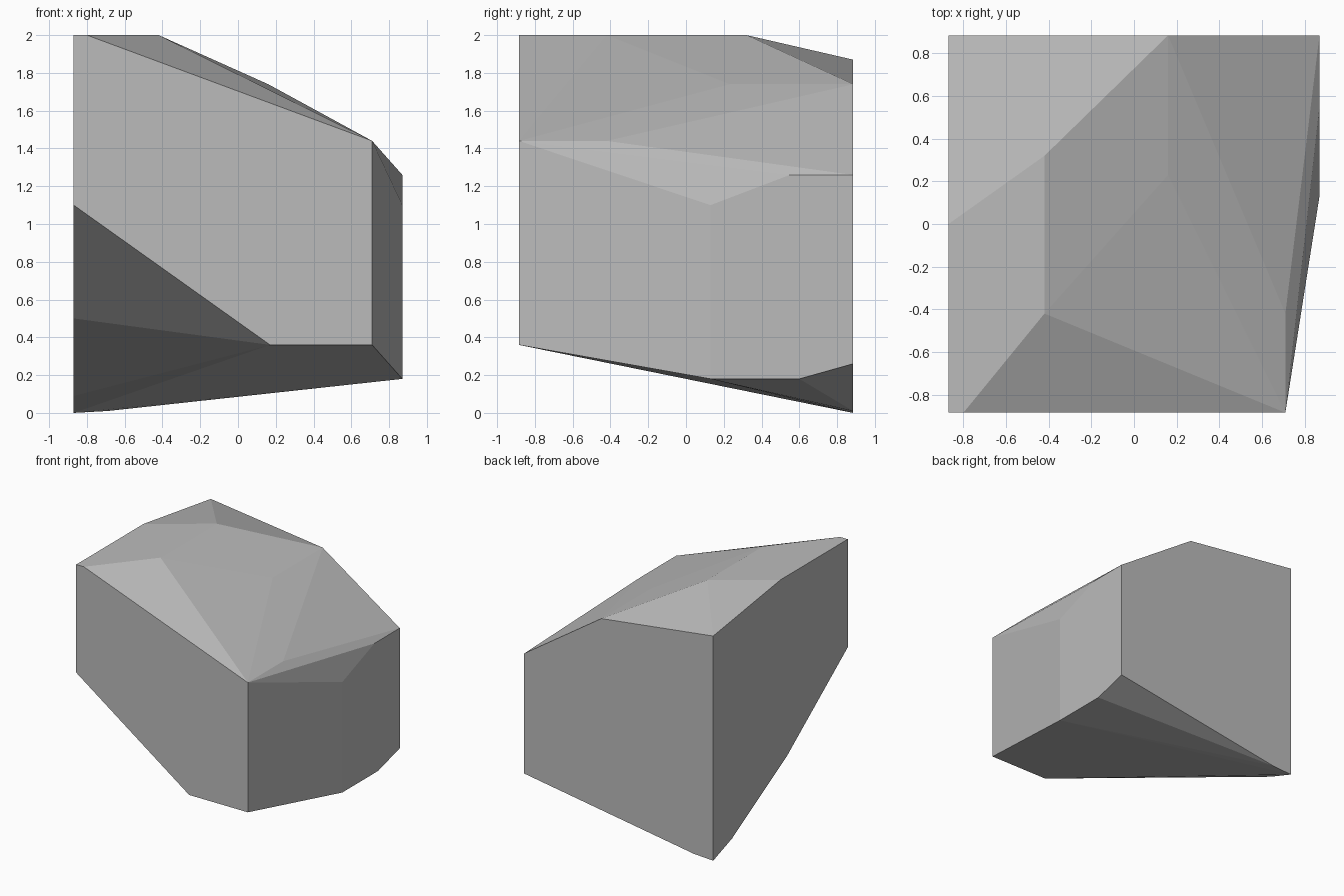
import bpy, bmesh
from math import radians

if "Cube" in bpy.data.objects:
    bpy.data.objects.remove(bpy.data.objects["Cube"])

# Rock chunk: a block with chipped corners, built as the hull of its corner points
L, R, F, B = -0.87, 0.87, -0.885, 0.885   # left, right, front, back limits
upper = [
    (L, F, 2), (-0.80, F, 2), (-0.42, -0.42, 2), (-0.42, 0.32, 2), (L, 0, 2),
    (L, B, 1.87), (0.16, B, 1.74), (0.16, 0.23, 1.74),
    (0.71, F, 1.44), (0.71, -0.42, 1.44),
    (R, B, 1.26), (R, 0.55, 1.26), (R, 0.13, 1.10),
]
lower = [
    (L, F, 1.10), (0.17, F, 0.36), (0.71, F, 0.36),
    (R, 0.13, 0.18), (R, 0.60, 0.18), (R, B, 0.26),
    (L, -0.085, 0.50), (L, 0.636, 0.09), (-0.69, B, 0.01), (L, B, 0),
]

bm = bmesh.new()
for p in upper + lower:
    bm.verts.new(p)
hull = bmesh.ops.convex_hull(bm, input=bm.verts[:])
spare = {v for v in hull["geom_interior"] + hull["geom_unused"]
         if isinstance(v, bmesh.types.BMVert)}
bmesh.ops.delete(bm, geom=list(spare), context='VERTS')
# Merge coplanar triangles into clean flat faces
bmesh.ops.dissolve_limit(bm, angle_limit=radians(0.3), verts=bm.verts[:], edges=bm.edges[:])
bmesh.ops.recalc_face_normals(bm, faces=bm.faces[:])

mesh = bpy.data.meshes.new("rock")
bm.to_mesh(mesh)
bm.free()
rock = bpy.data.objects.new("rock", mesh)
bpy.context.collection.objects.link(rock)

# Stone colour
stone = bpy.data.materials.new("stone grey")
stone.diffuse_color = (0.5, 0.5, 0.5, 1)
stone.use_nodes = True
stone.node_tree.nodes["Principled BSDF"].inputs["Base Color"].default_value = stone.diffuse_color
mesh.materials.append(stone)
